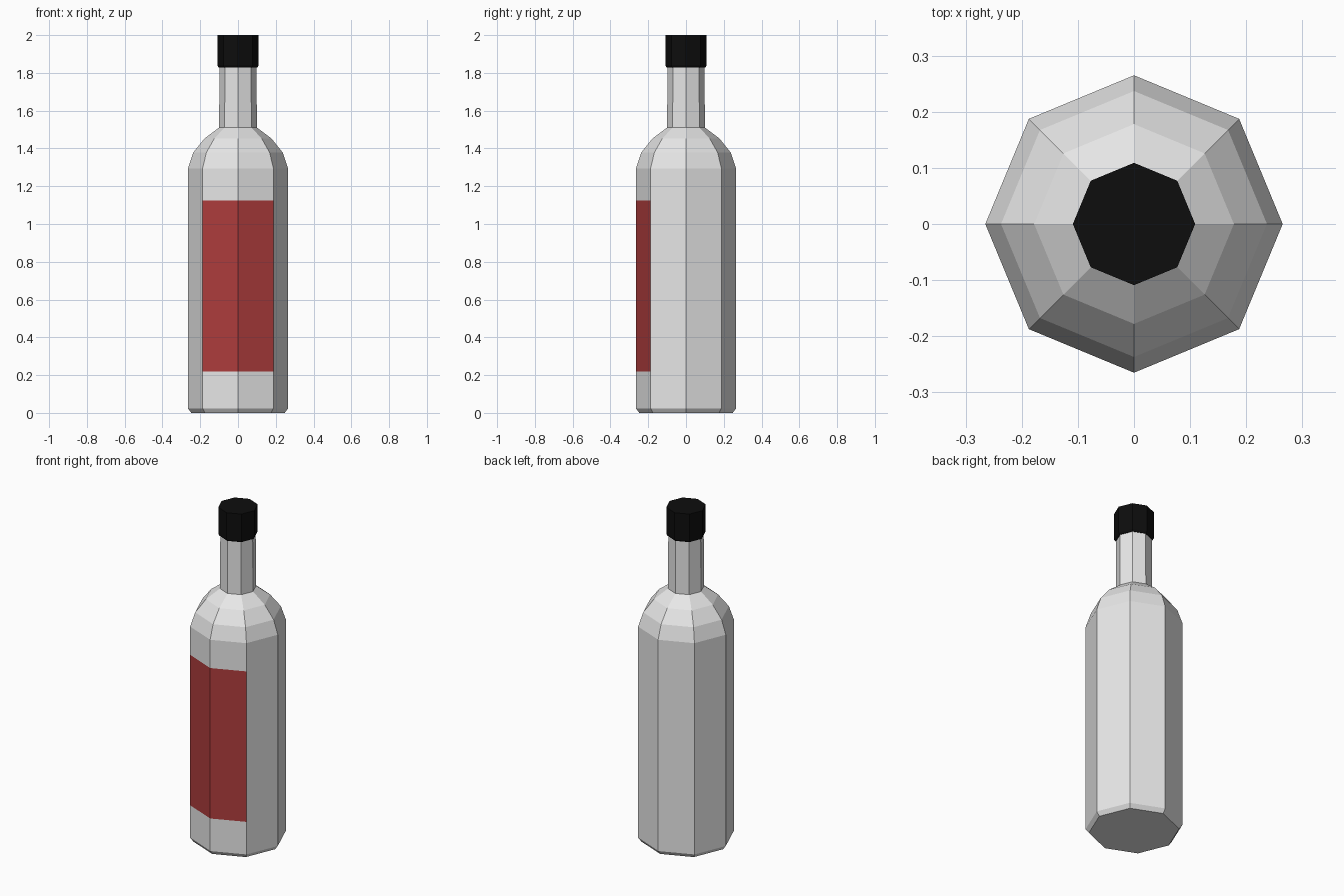
import bpy, bmesh, math

if "Cube" in bpy.data.objects:
    bpy.data.objects.remove(bpy.data.objects["Cube"])

SIDES = 8


def material(name, rgb):
    m = bpy.data.materials.new(name)
    m.diffuse_color = (*rgb, 1.0)
    m.use_nodes = True
    m.node_tree.nodes["Principled BSDF"].inputs["Base Color"].default_value = m.diffuse_color
    return m


glass = material("light grey glass", (0.8, 0.8, 0.8))
red = material("red label", (0.42, 0.045, 0.045))
black = material("black cap", (0.004, 0.004, 0.004))


def lathe(name, profile, materials):
    """Closed flat-faced solid from (radius, height) rings."""
    bm = bmesh.new()
    rings = []
    for r, z in profile:
        rings.append([bm.verts.new((r * math.cos(math.tau * i / SIDES),
                                    r * math.sin(math.tau * i / SIDES), z))
                      for i in range(SIDES)])
    for low, high in zip(rings, rings[1:]):
        for i in range(SIDES):
            j = (i + 1) % SIDES
            bm.faces.new((low[i], low[j], high[j], high[i]))
    bm.faces.new(rings[0][::-1])
    bm.faces.new(rings[-1])
    bm.normal_update()
    mesh = bpy.data.meshes.new(name)
    bm.to_mesh(mesh)
    bm.free()
    for m in materials:
        mesh.materials.append(m)
    obj = bpy.data.objects.new(name, mesh)
    bpy.context.collection.objects.link(obj)
    return obj


# Bottle: chamfered foot, straight body, rounded shoulder, neck
LABEL_LOW, LABEL_HIGH = 0.22, 1.125
bottle = lathe("bottle", [
    (0.247, 0.0), (0.265, 0.024), (0.265, LABEL_LOW), (0.265, LABEL_HIGH),
    (0.265, 1.295), (0.237, 1.378), (0.178, 1.452), (0.1, 1.511),
    (0.098, 1.84)], [glass, red])

# Label: the two front-facing body faces between the label heights
for face in bottle.data.polygons:
    if LABEL_LOW < face.center.z < LABEL_HIGH and face.normal.y < -0.8:
        face.material_index = 1

# Screw cap with a small chamfer at its lower rim
lathe("cap", [(0.102, 1.828), (0.109, 1.838), (0.109, 2.0)], [black])
